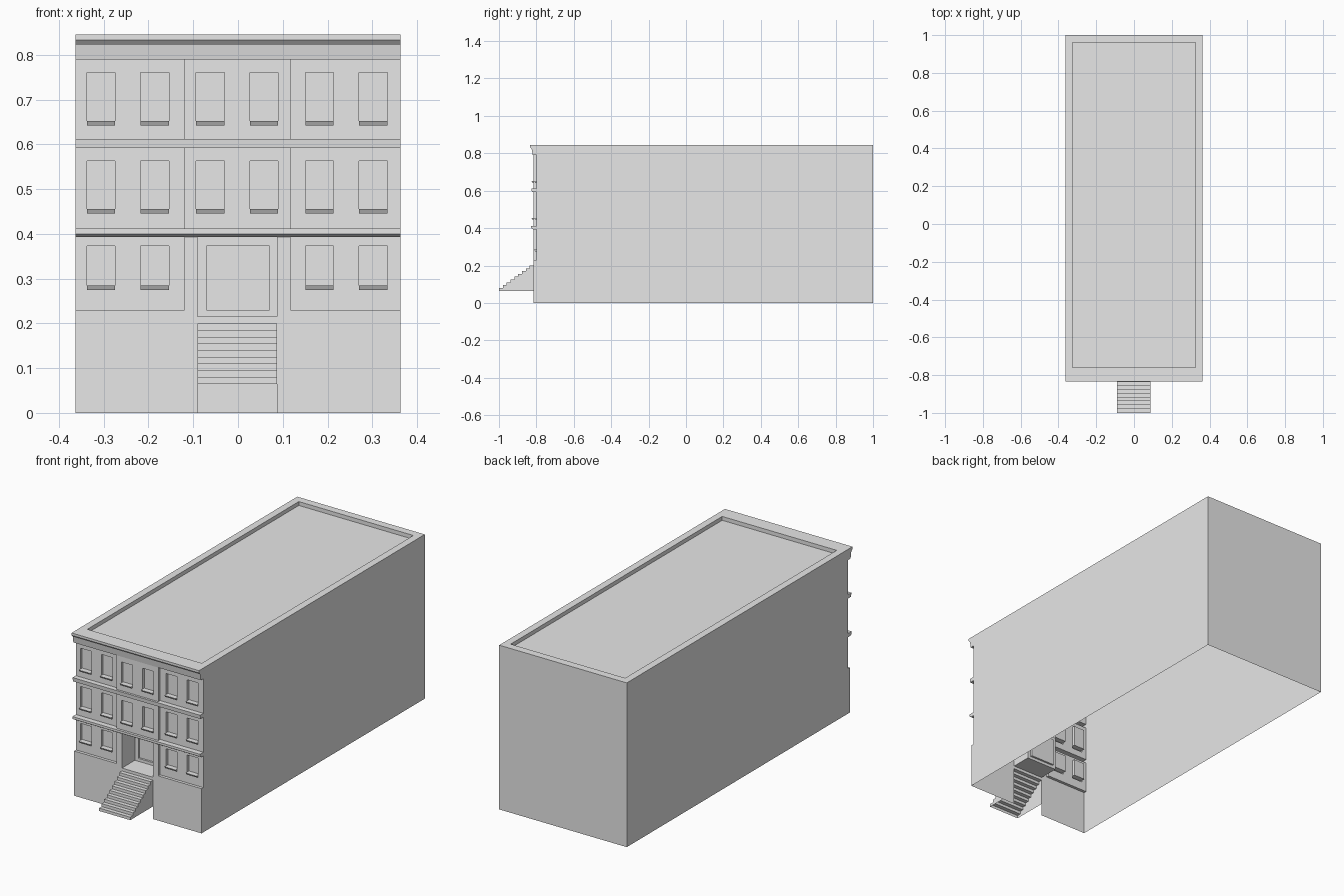
import bpy
import bmesh

cube = bpy.data.objects.get("Cube")
if cube:
    bpy.data.objects.remove(cube)

stone = bpy.data.materials.new("pale_grey_stone")
stone.use_nodes = True
stone.diffuse_color = (0.8, 0.8, 0.8, 1)
stone.node_tree.nodes["Principled BSDF"].inputs["Base Color"].default_value = (0.8, 0.8, 0.8, 1)

HALF, BACK, TOP = 0.363, 1.0, 0.845
BASE_Y, WALL_Y, EAVE_Y = -0.815, -0.80, -0.835
BAY = (-0.12, 0.117)
ENTRY = (-0.09, 0.087)
DOOR = (-0.07, 0.07)
STEP_LOW, STEP_TOP, LANDING = 0.065, 0.20, 0.215
WIN_HALF, SILL = 0.0315, 0.01
WIN_X = [s * c - 0.002 for c in (0.06, 0.184, 0.304) for s in (-1, 1)]
FLOORS = [(0.275, 0.373), (0.445, 0.563), (0.642, 0.76)]
# mouldings: bottom z, top z, y at the bottom, y at the top
BANDS = [(0.393, 0.40, -0.817, -0.828), (0.40, 0.412, -0.828, -0.828),
         (0.592, 0.612, -0.824, -0.826),
         (0.79, 0.822, -0.820, -0.825), (0.822, 0.833, -0.825, EAVE_Y),
         (0.833, TOP, EAVE_Y, EAVE_Y)]


def within(v, span):
    return span[0] < v < span[1]


def face(bm, points):
    """Add one face, dropping repeated corners."""
    pts = [p for i, p in enumerate(points) if p != points[i - 1]]
    if len(pts) > 2:
        bm.faces.new([bm.verts.new(p) for p in pts])


def finish(bm, name):
    bmesh.ops.remove_doubles(bm, verts=bm.verts, dist=0.0001)
    bmesh.ops.recalc_face_normals(bm, faces=bm.faces)
    mesh = bpy.data.meshes.new(name)
    bm.to_mesh(mesh)
    bm.free()
    mesh.materials.append(stone)
    obj = bpy.data.objects.new(name, mesh)
    bpy.context.collection.objects.link(obj)


def relief(x, z):
    """Front surface y at the bottom and top of the cell, None where open."""
    for z0, z1, y0, y1 in BANDS:
        if within(z, (z0, z1)):
            return y0, y1
    if within(x, ENTRY) and z < BANDS[0][0]:
        if z < STEP_TOP:
            return None
        if z > LANDING:
            panel = within(x, DOOR) and within(z, (0.23, 0.373))
            y = -0.70 if panel else -0.71
            return y, y
    bay = within(x, BAY)
    wall = BASE_Y if bay or z < 0.23 else WALL_Y
    for level, (z0, z1) in enumerate(FLOORS):
        if within(z, (z0, z1)) and not (bay and level == 0):
            if any(abs(x - c) < WIN_HALF for c in WIN_X):
                if z < z0 + SILL:
                    return wall - 0.006, wall - 0.012
                return wall + 0.015, wall + 0.015
    return wall, wall


# facade sheet: grid of cells stepped in and out
xs = sorted({-HALF, HALF, *BAY, *ENTRY, *DOOR,
             *(c + s * WIN_HALF for c in WIN_X for s in (-1, 1))})
zs = sorted({0, STEP_TOP, LANDING, 0.23, TOP, *(v for f in FLOORS for v in f),
             *(f[0] + SILL for f in FLOORS), *(v for b in BANDS for v in b[:2])})
cells = [[relief((a + b) / 2, (c + d) / 2) for c, d in zip(zs, zs[1:])]
         for a, b in zip(xs, xs[1:])]

bm = bmesh.new()
for i, column in enumerate(cells):
    x0, x1 = xs[i], xs[i + 1]
    for j, cell in enumerate(column):
        if cell is None:
            continue
        z0, z1 = zs[j], zs[j + 1]
        yb, yt = cell
        face(bm, [(x0, yb, z0), (x1, yb, z0), (x1, yt, z1), (x0, yt, z1)])
        above = column[j + 1] if j + 1 < len(column) else None
        if above:
            face(bm, [(x0, yt, z1), (x1, yt, z1), (x1, above[0], z1), (x0, above[0], z1)])
        beside = cells[i + 1][j] if i + 1 < len(cells) else None
        if beside:
            face(bm, [(x1, yb, z0), (x1, beside[0], z0), (x1, beside[1], z1), (x1, yt, z1)])
finish(bm, "facade")

# side walls follow the facade profile; back wall; the underside stays open
bm = bmesh.new()
outline = []
for j, (yb, yt) in enumerate(cells[0]):
    outline += [(yb, zs[j]), (yt, zs[j + 1])]
outline += [(BACK, TOP), (BACK, 0)]
for x in (-HALF, HALF):
    face(bm, [(x, y, z) for y, z in outline])
face(bm, [(HALF, BACK, 0), (-HALF, BACK, 0), (-HALF, BACK, TOP), (HALF, BACK, TOP)])
finish(bm, "side_and_back_walls")


# roof: flat rim, short parapet and sunken deck
def rectangle(x, y0, y1, z):
    return [(-x, y0, z), (x, y0, z), (x, y1, z), (-x, y1, z)]


bm = bmesh.new()
loops = [rectangle(HALF, EAVE_Y, BACK, TOP),
         rectangle(0.326, -0.76, 0.96, TOP),
         rectangle(0.326, -0.76, 0.96, TOP - 0.02)]
for a, b in zip(loops, loops[1:]):
    for k in range(4):
        n = (k + 1) % 4
        face(bm, [a[k], a[n], b[n], b[k]])
face(bm, loops[-1])
finish(bm, "roof")

# entrance stairs: treads, risers and closed cheeks, open below
bm = bmesh.new()
STEPS = 9
run, rise = (BASE_Y + 1) / STEPS, (STEP_TOP - STEP_LOW) / STEPS
profile = [(-1, STEP_LOW)]
for k in range(STEPS):
    z = STEP_LOW + rise * (k + 1)
    profile += [(-1 + run * k, z), (-1 + run * (k + 1), z)]
x0, x1 = ENTRY
for (ya, za), (yb, zb) in zip(profile, profile[1:]):
    face(bm, [(x0, ya, za), (x1, ya, za), (x1, yb, zb), (x0, yb, zb)])
for x in ENTRY:
    face(bm, [(x, y, z) for y, z in profile + [(BASE_Y, STEP_LOW)]])
finish(bm, "entrance_stairs")
